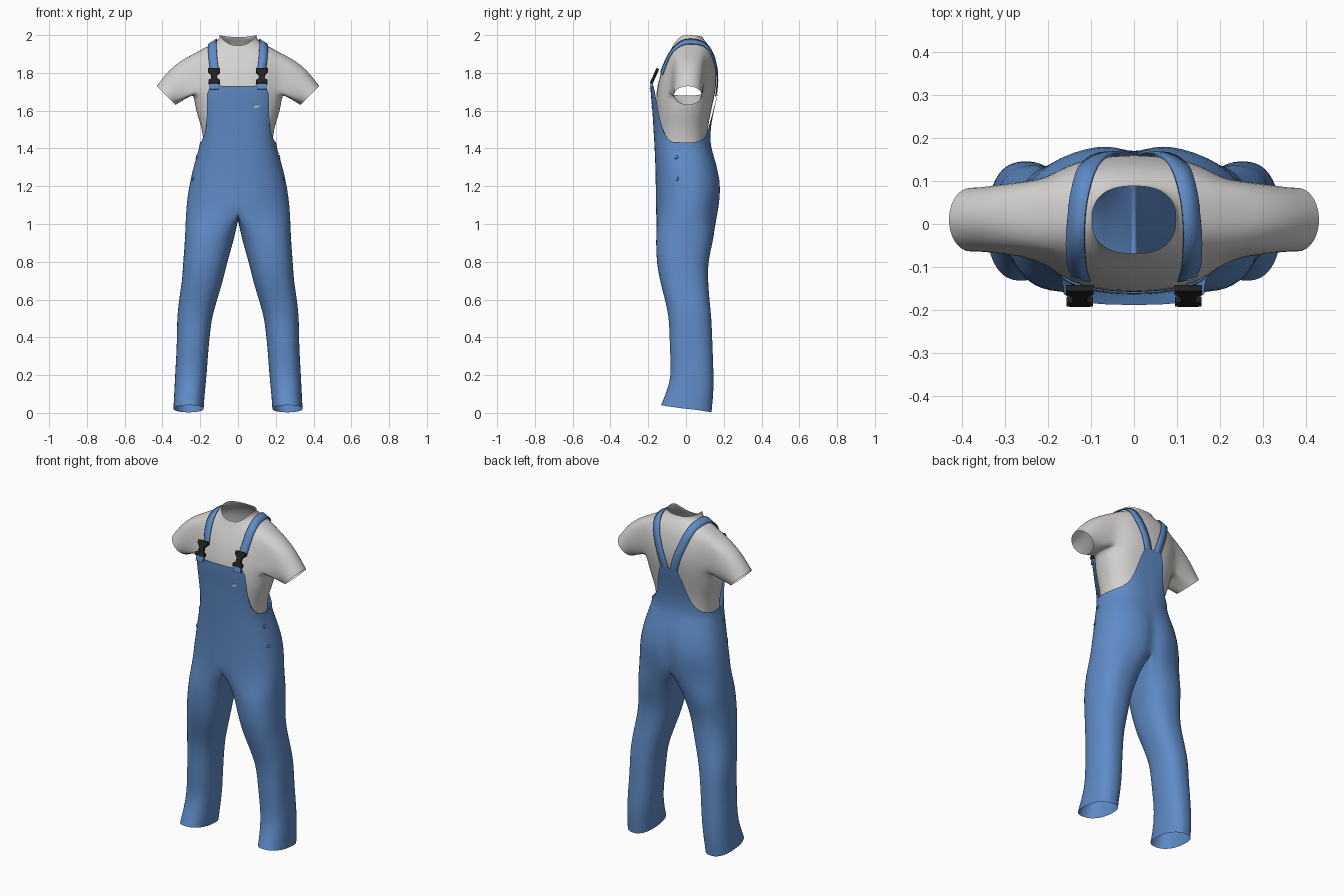
import bpy, bmesh, math
from mathutils import Vector
from mathutils.bvhtree import BVHTree

if "Cube" in bpy.data.objects:
    bpy.data.objects.remove(bpy.data.objects["Cube"])


def material(name, rgb):
    m = bpy.data.materials.new(name)
    m.diffuse_color = (*rgb, 1)
    m.use_nodes = True
    m.node_tree.nodes["Principled BSDF"].inputs["Base Color"].default_value = m.diffuse_color
    return m


DENIM = material("denim blue", (0.115, 0.26, 0.57))
COTTON = material("cotton white", (0.66, 0.65, 0.64))
PLASTIC = material("buckle black", (0.015, 0.015, 0.015))


def spline(rows, s):
    """Smooth curve through rows of numbers, s in 0..len-1."""
    k = max(0, min(int(s), len(rows) - 2))
    t = s - k
    p0, p1, p2, p3 = (rows[max(0, min(k + d, len(rows) - 1))] for d in (-1, 0, 1, 2))
    return [0.5 * (2 * b + (c - a) * t + (2 * a - 5 * b + 4 * c - d) * t * t
                   + (3 * b - a - 3 * c + d) * t ** 3) for a, b, c, d in zip(p0, p1, p2, p3)]


def at_height(rows, z):
    """Spline through rows sorted by their first number, looked up by that number."""
    for k in range(len(rows) - 1):
        if z <= rows[k + 1][0] or k == len(rows) - 2:
            return spline(rows, k + (z - rows[k][0]) / (rows[k + 1][0] - rows[k][0]))


def linear(table, a):
    for (a0, v0), (a1, v1) in zip(table, table[1:]):
        if a <= a1:
            return v0 + (v1 - v0) * (a - a0) / (a1 - a0)
    return table[-1][1]


def power(v, n):
    return math.copysign(abs(v) ** (2 / n), v)


def oval(a, hw, yf, yb, n):
    """Rounded-box section; a = 0 is the front, a = 90 degrees the side."""
    return hw * power(math.sin(a), n), (yf + yb) / 2 - (yb - yf) / 2 * power(math.cos(a), n)


def half_angles(n):
    us = [math.pi * i / n for i in range(n + 1)]
    return [u - 0.15 * math.sin(4 * u) for u in us]


def bridge(bm, r0, r1, closed=False):
    n = len(r0)
    for i in range(n if closed else n - 1):
        j = (i + 1) % n
        bm.faces.new((r0[i], r0[j], r1[j], r1[i]))


def relax(bm, times):
    for _ in range(times):
        bmesh.ops.smooth_vert(bm, verts=[v for v in bm.verts if not v.is_boundary], factor=0.5,
                              use_axis_x=True, use_axis_y=True, use_axis_z=True)


def finish(bm, name, mat, smooth=True, thickness=0, mirror=True):
    bmesh.ops.recalc_face_normals(bm, faces=bm.faces)
    me = bpy.data.meshes.new(name)
    bm.to_mesh(me)
    bm.free()
    me.materials.append(mat)
    ob = bpy.data.objects.new(name, me)
    bpy.context.collection.objects.link(ob)
    if thickness:
        mod = ob.modifiers.new("thickness", 'SOLIDIFY')
        mod.thickness, mod.offset = thickness, 0
    if mirror:
        mod = ob.modifiers.new("mirror", 'MIRROR')
        mod.merge_threshold = 0.0005
    for p in me.polygons:
        p.use_smooth = smooth
    return ob


# ---- Shirt: half torso rings up to the collar, then a sleeve from the armhole
# each row: z front, z side, z back, half width, y front, y back
SHIRT = [(1.39, 1.39, 1.39, .178, -.150, .112), (1.50, 1.50, 1.50, .190, -.155, .115),
         (1.60, 1.60, 1.60, .222, -.158, .133), (1.70, 1.69, 1.70, .234, -.155, .154),
         (1.78, 1.77, 1.78, .238, -.138, .160), (1.84, 1.85, 1.85, .236, -.118, .152),
         (1.885, 1.912, 1.91, .210, -.098, .136), (1.915, 1.945, 1.95, .150, -.083, .115),
         (1.935, 1.972, 1.978, .105, -.074, .094), (1.945, 2.0, 1.99, .097, -.068, .088)]
bm = bmesh.new()
angles = half_angles(28)
rings = []
for r in range(28):
    zf, zs, zb, hw, yf, yb = spline(SHIRT, r / 3)
    ring = []
    for a in angles:
        x, y = oval(a, hw, yf, yb, 2.5)
        s = math.sin(a) ** 2
        ring.append(bm.verts.new((max(x, 0) if 0 < a < 3.14 else 0, y,
                                  zs * s + (zf if a < math.pi / 2 else zb) * (1 - s))))
    rings.append(ring)
LO, HI, C0, C1 = 9, 18, 8, 20        # armhole rows and columns
for r in range(27):
    for i in range(28):
        if not (LO <= r < HI and C0 <= i < C1):
            bm.faces.new((rings[r][i], rings[r][i + 1], rings[r + 1][i + 1], rings[r + 1][i]))
loop = ([rings[r][C0] for r in range(LO, HI)] + [rings[HI][i] for i in range(C0, C1)]
        + [rings[r][C1] for r in range(HI, LO, -1)] + [rings[LO][i] for i in range(C1, C0, -1)])
mid = sum((v.co for v in loop), Vector()) / len(loop)
cuff = Vector((.38, .010, 1.68))
out_up = Vector((.7, 0, .7))
start = [v.co.copy() for v in loop]
last = loop
for k in range(1, 9):
    t = k / 8
    ring = []
    for co in start:
        th = math.atan2((co.z - mid.z) / .105, (co.y - mid.y) / .1)
        end = cuff + out_up * (.071 * math.sin(th)) + Vector((0, .074 * math.cos(th), 0))
        bulge = out_up * (.026 * math.sin(math.pi * t) * max(0, math.sin(th)))
        ring.append(bm.verts.new(co.lerp(end, t) + bulge))
    bridge(bm, last, ring, True)
    last = ring
relax(bm, 4)
bmesh.ops.recalc_face_normals(bm, faces=bm.faces)
shirt_tree = BVHTree.FromBMesh(bm)
finish(bm, "shirt", COTTON)

# ---- Overalls: half trunk with a shaped top edge, joined to one leg
# trunk row: z, half width, y front, y back, squareness
TRUNK = [(1.0, .277, -.160, .165, 2.3), (1.1, .272, -.160, .180, 2.3), (1.2, .258, -.160, .188, 2.3),
         (1.3, .236, -.162, .168, 2.4), (1.4, .207, -.166, .134, 2.6), (1.5, .197, -.172, .131, 2.8),
         (1.6, .212, -.178, .148, 3.0), (1.7, .225, -.187, .169, 3.2), (1.8, .225, -.187, .172, 3.2)]
# height of the top edge by angle from the front
TOP = [(0, 1.73), (33, 1.735), (37, 1.69), (42, 1.60), (52, 1.52), (62, 1.46), (74, 1.435),
       (105, 1.43), (130, 1.445), (147, 1.48), (160, 1.555), (169, 1.65), (174, 1.70), (180, 1.70)]


def trunk(a, z):
    _, hw, yf, yb, n = at_height(TRUNK, z)
    x, y = oval(a, hw, yf, yb, n)
    if z < 1.35 and y > 0:            # seat crease
        y *= 1 - .10 * math.exp(-(x / .045) ** 2) * min(1, (1.35 - z) / .15)
    return (x if .001 < a < 3.14 else 0, y, z)


bm = bmesh.new()
angles = half_angles(36)
base = last = [bm.verts.new(trunk(a, 1.06)) for a in angles]
for k in range(1, 9):
    ring = [bm.verts.new(trunk(a, 1.06 + .34 * k / 8)) for a in angles]
    bridge(bm, last, ring)
    last = ring
for k in range(1, 13):
    ring = [bm.verts.new(trunk(a, 1.40 + (linear(TOP, math.degrees(a)) - 1.40) * k / 12)) for a in angles]
    bridge(bm, last, ring)
    last = ring
# leg row: -z, inner x, outer x, y front, y back
LEG = [(-.95, .016, .280, -.160, .150), (-.8, .055, .290, -.155, .120), (-.7, .080, .297, -.138, .118),
       (-.6, .110, .312, -.112, .125), (-.5, .138, .322, -.092, .135), (-.35, .155, .325, -.086, .141),
       (-.2, .166, .333, -.082, .146), (-.1, .176, .338, -.105, .145), (-.02, .182, .342, -.132, .135)]
yf, yb = base[0].co.y, base[-1].co.y
crotch = []
for k in range(1, 12):
    s = 1 - k / 6
    crotch.append(bm.verts.new((0, (yf + yb) / 2 + s * (yb - yf) / 2, 1.02 + .04 * s * s)))
thetas = [math.radians(-50 + 280 * i / 36) for i in range(37)]
thetas += [math.radians(230 + 80 * i / 12) for i in range(1, 12)]


def leg_ring(z):
    _, xi, xo, yf, yb = at_height(LEG, -z)
    hem = max(0, 1 - z / .15)
    pts = []
    for th in thetas:
        x, y = oval(th, (xo - xi) / 2, yf, yb, 2.35)
        pts.append(Vector((x + (xi + xo) / 2, y, z + .022 * hem * math.cos(th))))
    return pts


top = base + crotch
first = leg_ring(.93)
last = top
for t in (.33, .67):
    ring = [bm.verts.new(v.co.lerp(p, t)) for v, p in zip(top, first)]
    bridge(bm, last, ring, True)
    last = ring
for k in range(27):
    ring = [bm.verts.new(p) for p in leg_ring(.93 - .908 * k / 26)]
    bridge(bm, last, ring, True)
    last = ring
relax(bm, 3)
bmesh.ops.recalc_face_normals(bm, faces=bm.faces)
denim_tree = BVHTree.FromBMesh(bm)
finish(bm, "overalls", DENIM)

# ---- Shoulder straps laid over the shirt
PATH = [(.128, -.150, 1.80), (.134, -.120, 1.86), (.138, -.085, 1.92), (.139, -.02, 1.965), (.136, .05, 1.975),
        (.120, .11, 1.95), (.092, .155, 1.87), (.058, .17, 1.78), (.028, .17, 1.68)]
bm = bmesh.new()
last = None
for k in range(33):
    s = k / 4
    p = Vector(spline(PATH, s))
    tangent = (Vector(spline(PATH, min(s + .1, 8))) - Vector(spline(PATH, max(s - .1, 0)))).normalized()
    co, no, *_ = shirt_tree.find_nearest(p)
    side = tangent.cross(no).normalized()
    ring = []
    for w in (-.023, 0, .023):
        c2, n2, *_ = shirt_tree.find_nearest(co + side * w)
        ring.append(bm.verts.new(co + side * w + no * (max(0, (c2 - co - side * w).dot(no)) + .009)))
    if last:
        bridge(bm, last, ring)
    last = ring
finish(bm, "straps", DENIM, thickness=.006)


def plate(name, outline, depth, centre, tilt, mat):
    """Flat outline in x and z, given depth, leaned back about x."""
    bm = bmesh.new()
    front = bm.faces.new([bm.verts.new((x, -depth / 2, z)) for x, z in outline])
    ext = bmesh.ops.extrude_face_region(bm, geom=[front])
    bmesh.ops.translate(bm, verts=[g for g in ext["geom"] if isinstance(g, bmesh.types.BMVert)],
                        vec=(0, depth, 0))
    c, s = math.cos(tilt), math.sin(tilt)
    for v in bm.verts:
        x, y, z = v.co
        v.co = Vector((x, y * c + z * s, z * c - y * s)) + Vector(centre)
    return finish(bm, name, mat, smooth=False)


# ---- Buckles with a pinched waist, and the cloth tabs holding them to the bib
half = [(.031, -.046), (.031, -.026), (.017, -.020), (.015, .004), (.024, .014), (.032, .022), (.032, .042)]
plate("buckles", half + [(-x, z) for x, z in reversed(half)], .016, (.126, -.166, 1.785), .42, PLASTIC)
box = [(-.024, -.022), (.024, -.022), (.024, .018), (-.024, .018)]
plate("bib_tabs", box, .012, (.126, -.183, 1.735), .2, DENIM)

# ---- Hip buttons
bm = bmesh.new()
for z in (1.375, 1.25):
    co, no, *_ = denim_tree.find_nearest(Vector((.3, -.068, z)))
    rot = no.to_track_quat('Z', 'Y').to_matrix().to_4x4()
    rot.translation = co
    bmesh.ops.create_cone(bm, cap_ends=True, segments=12, radius1=.012, radius2=.009, depth=.012, matrix=rot)
finish(bm, "hip_buttons", DENIM, smooth=False)

# ---- Small cloth tag on the bib
bm = bmesh.new()
ring = []
for x, z in ((.085, 1.615), (.11, 1.618), (.11, 1.63), (.085, 1.626)):
    co, no, *_ = denim_tree.ray_cast(Vector((x, -1, z)), Vector((0, 1, 0)))
    ring.append(bm.verts.new(co + Vector((0, -.004, 0))))
bm.faces.new(ring)
finish(bm, "bib_tag", COTTON, smooth=False, thickness=.004, mirror=False)
